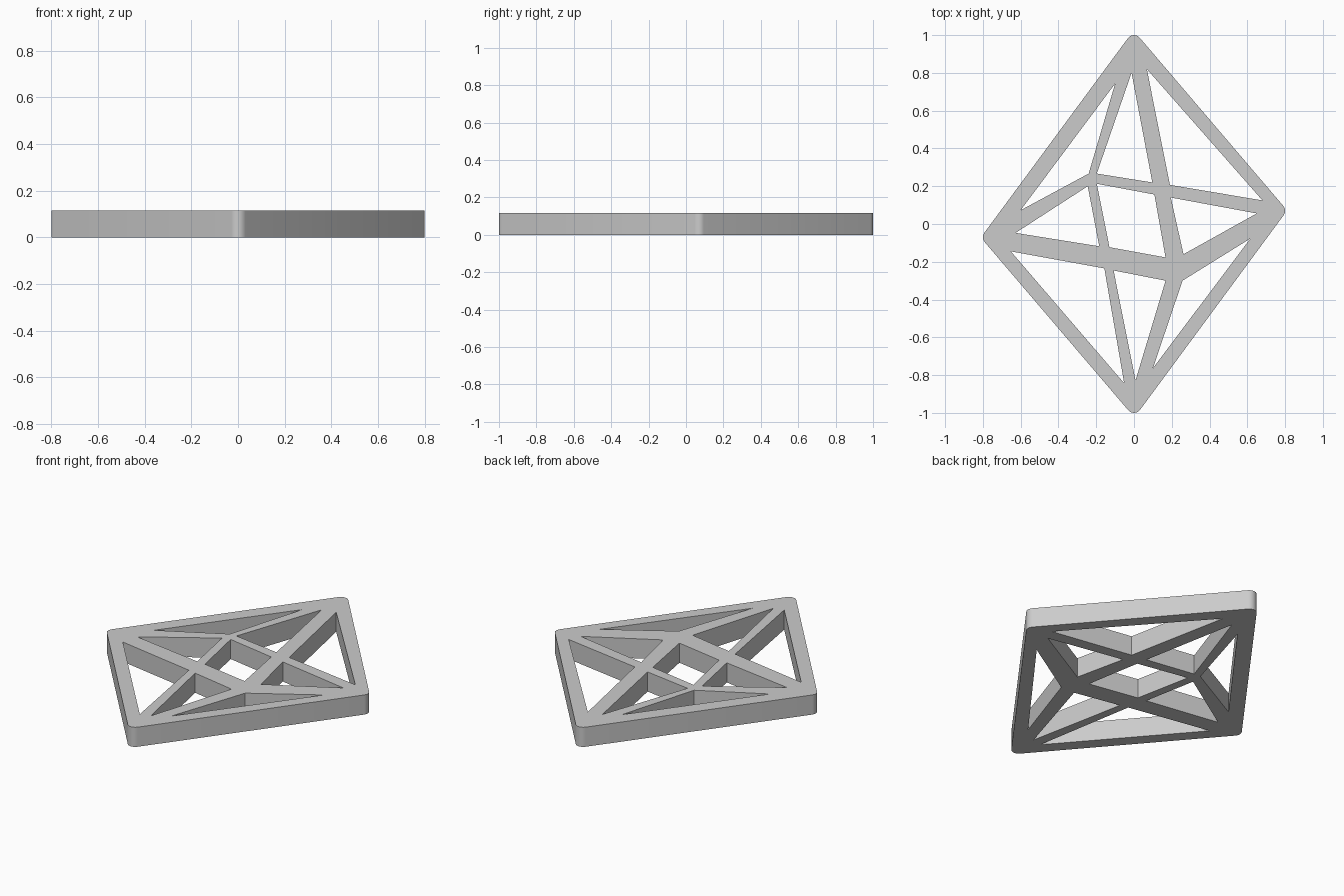
import bpy
import bmesh
import math
from mathutils import Vector

cube = bpy.data.objects.get("Cube")
if cube:
    bpy.data.objects.remove(cube, do_unlink=True)

HEIGHT = 0.116
RADIUS = 0.04

grey = bpy.data.materials.new("plain grey")
grey.use_nodes = True
colour = (0.6, 0.6, 0.6, 1)
grey.diffuse_color = colour
grey.node_tree.nodes["Principled BSDF"].inputs["Base Color"].default_value = colour


def rounded_outline(centres, radius, steps=6):
    """Outline around equal circles, listed counter-clockwise."""
    points = []
    count = len(centres)
    for i, centre in enumerate(centres):
        before = centre - centres[i - 1]
        after = centres[(i + 1) % count] - centre
        start = math.atan2(-before.x, before.y)
        end = math.atan2(-after.x, after.y)
        sweep = (end - start) % math.tau
        for s in range(steps + 1):
            a = start + sweep * s / steps
            points.append(centre + radius * Vector((math.cos(a), math.sin(a))))
    return points


# Rounded kite outline
corners = [Vector(p) for p in ((0.76, 0.07), (0, 0.96), (-0.76, -0.07), (0, -0.96))]
loops = [rounded_outline(corners, RADIUS)]

# Openings between the struts
loops += [
    [(-0.10, 0.743), (-0.24, 0.267), (-0.60, 0.073)],    # upper left
    [(-0.013, 0.80), (0.097, 0.22), (-0.197, 0.267)],    # upper middle
    [(0.068, 0.82), (0.68, 0.125), (0.19, 0.207)],       # upper right
    [(0.195, 0.14), (0.65, 0.056), (0.262, -0.16)],      # right
    [(-0.197, 0.213), (0.108, 0.156), (0.167, -0.177), (-0.13, -0.123)],  # centre
    [(-0.627, -0.047), (-0.245, 0.20), (-0.184, -0.118)],  # left
    [(-0.652, -0.145), (-0.157, -0.235), (-0.052, -0.843)],  # lower left
    [(-0.108, -0.246), (0.167, -0.30), (0.008, -0.828)],  # lower middle
    [(0.616, -0.077), (0.257, -0.30), (0.10, -0.764)],   # lower right
]

# Fill the outline around the openings and raise it into a plate
bm = bmesh.new()
edges = []
for loop in loops:
    verts = [bm.verts.new((p[0], p[1], 0)) for p in loop]
    edges += [bm.edges.new((verts[i - 1], verts[i])) for i in range(len(verts))]
bmesh.ops.triangle_fill(bm, use_beauty=True, use_dissolve=False, edges=edges)
raised = bmesh.ops.extrude_face_region(bm, geom=bm.faces[:], use_keep_orig=True)
top = [g for g in raised["geom"] if isinstance(g, bmesh.types.BMVert)]
bmesh.ops.translate(bm, verts=top, vec=(0, 0, HEIGHT))
bmesh.ops.recalc_face_normals(bm, faces=bm.faces[:])

mesh = bpy.data.meshes.new("strut_frame")
bm.to_mesh(mesh)
bm.free()
mesh.materials.append(grey)
frame = bpy.data.objects.new("strut_frame", mesh)
bpy.context.collection.objects.link(frame)

# Smooth rounded corners with crisp rims
bpy.ops.object.select_all(action="DESELECT")
frame.select_set(True)
bpy.context.view_layer.objects.active = frame
bpy.ops.object.shade_smooth_by_angle(angle=math.radians(30))
